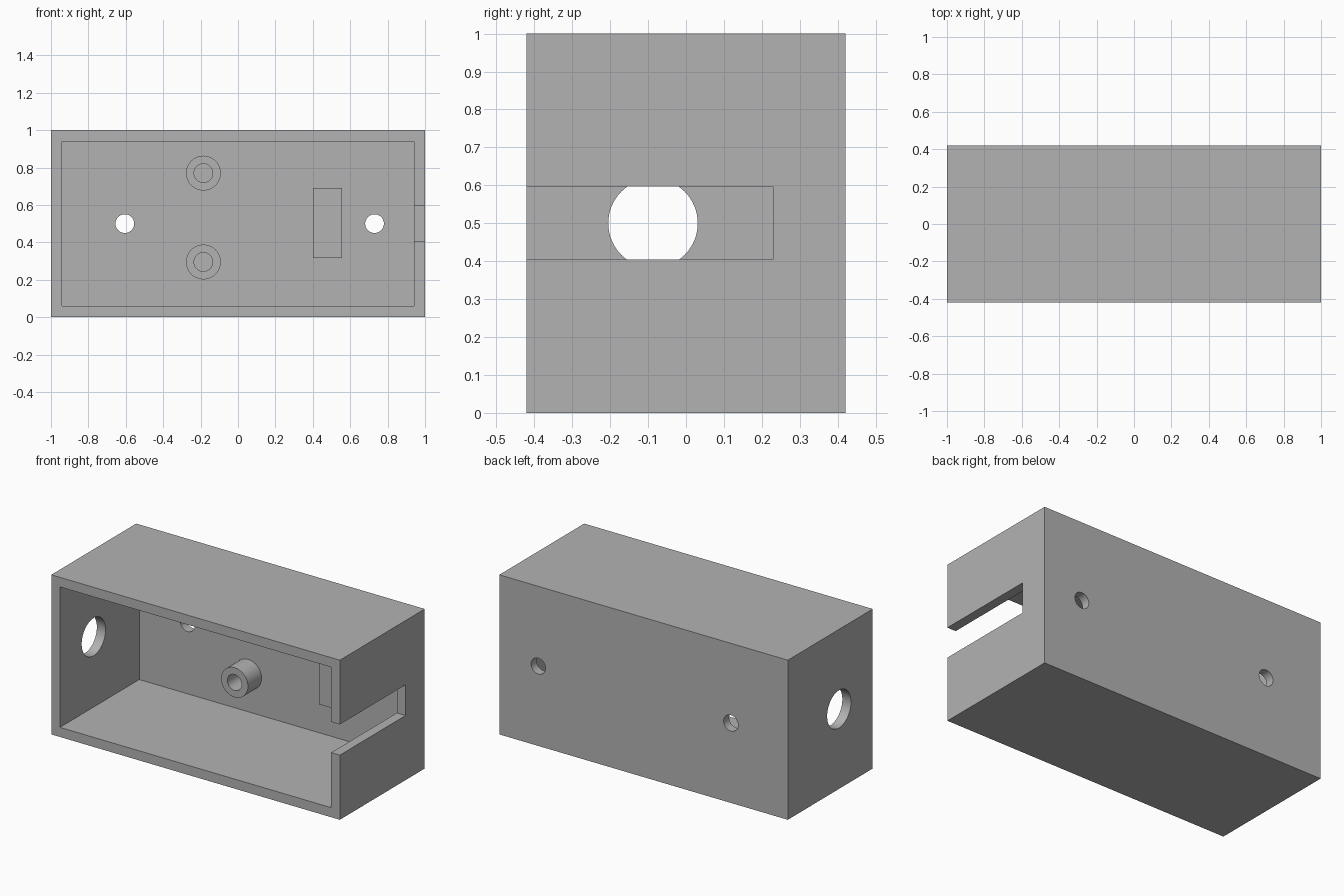
import bpy
from math import pi

default = bpy.data.objects.get("Cube")
if default:
    bpy.data.objects.remove(default, do_unlink=True)

grey = bpy.data.materials.new("plain grey")
grey.use_nodes = True
grey.diffuse_color = (0.45, 0.45, 0.45, 1)
grey.node_tree.nodes["Principled BSDF"].inputs["Base Color"].default_value = grey.diffuse_color


def block(name, x, y, z):
    """Box given by its (min, max) extents on each axis."""
    ends = (x, y, z)
    bpy.ops.mesh.primitive_cube_add(size=1, location=[(a + b) / 2 for a, b in ends])
    ob = bpy.context.object
    ob.name = name
    ob.scale = [b - a for a, b in ends]
    bpy.ops.object.transform_apply(location=True, rotation=False, scale=True)
    ob.data.materials.append(grey)
    return ob


def rod(name, centre, radius, length, axis):
    """Cylinder lying along the x or y axis."""
    turn = (0, pi / 2, 0) if axis == "x" else (pi / 2, 0, 0)
    bpy.ops.mesh.primitive_cylinder_add(vertices=64, radius=radius, depth=length,
                                        location=centre, rotation=turn)
    ob = bpy.context.object
    ob.name = name
    bpy.ops.object.transform_apply(location=True, rotation=True, scale=True)
    ob.data.materials.append(grey)
    return ob


def combine(target, tool, operation):
    """Apply a boolean and remove the tool object."""
    mod = target.modifiers.new(operation.lower(), "BOOLEAN")
    mod.operation, mod.object, mod.solver = operation, tool, "EXACT"
    bpy.context.view_layer.objects.active = target
    bpy.ops.object.modifier_apply(modifier=mod.name)
    bpy.data.objects.remove(tool, do_unlink=True)


WALL = 0.06
DEPTH = 0.42
BACK = 0.365       # inner face of the back wall
PAD = 0.23         # front of the raised parts on the back wall
SINK = 0.02        # how far raised parts are sunk into the wall

# Box open at the front
case = block("enclosure", (-1, 1), (-DEPTH, DEPTH), (0, 1))
combine(case, block("cavity", (WALL - 1, 1 - WALL), (-1, BACK), (WALL, 1 - WALL)), "DIFFERENCE")

# Raised block and two hollow screw posts on the back wall
combine(case, block("support_block", (0.4, 0.555), (PAD, BACK + SINK), (0.315, 0.69)), "UNION")
for z in (0.295, 0.77):
    post_length = BACK + SINK - PAD
    combine(case, rod("screw_post", (-0.185, PAD + post_length / 2, z), 0.093, post_length, "y"), "UNION")
    combine(case, rod("post_bore", (-0.185, PAD, z), 0.05, 2 * (BACK - PAD), "y"), "DIFFERENCE")

# Open slot in the left wall, round hole in the right wall
combine(case, block("cable_slot", (0.9, 1.1), (-1, PAD), (0.405, 0.597)), "DIFFERENCE")
combine(case, rod("side_hole", (-1, -0.087, 0.5), 0.118, 0.3, "x"), "DIFFERENCE")

# Mounting holes through the back wall
for x in (-0.605, 0.73):
    combine(case, rod("mounting_hole", (x, DEPTH, 0.5), 0.05, 0.3, "y"), "DIFFERENCE")

bpy.ops.object.select_all(action="DESELECT")
case.select_set(True)
bpy.context.view_layer.objects.active = case
bpy.ops.object.shade_smooth_by_angle(angle=pi / 6)
